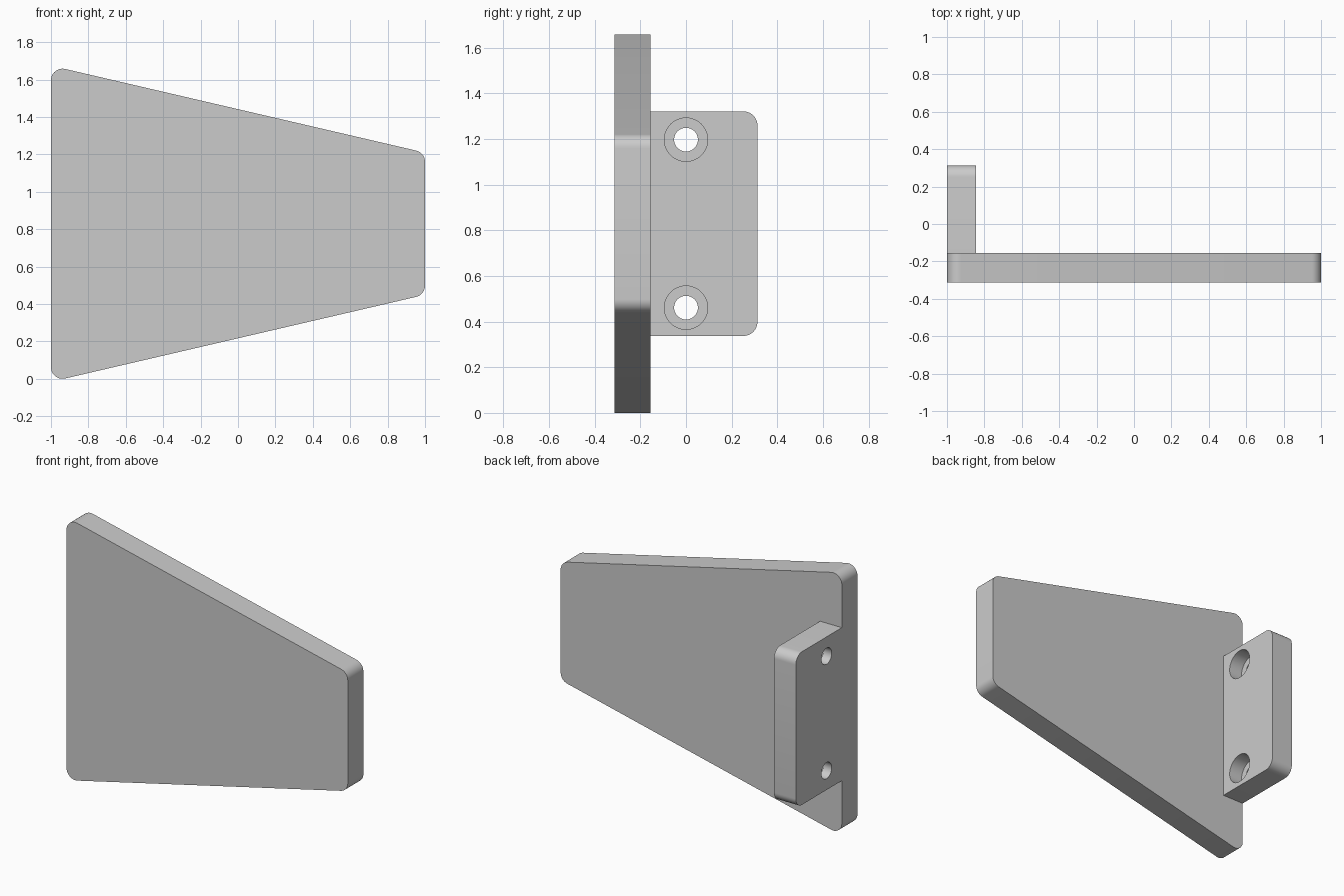
import bpy
import math
from mathutils import Vector

cube = bpy.data.objects.get("Cube")
if cube:
    bpy.data.objects.remove(cube, do_unlink=True)

grey = bpy.data.materials.new("plain_grey")
grey.use_nodes = True
colour = (0.6, 0.6, 0.6, 1)
grey.diffuse_color = colour
grey.node_tree.nodes["Principled BSDF"].inputs["Base Color"].default_value = colour


def rounded(corners, steps=10):
    """Counter-clockwise outline from (u, v, radius) corners."""
    pts = []
    n = len(corners)
    for i, (u, v, r) in enumerate(corners):
        p = Vector((u, v))
        if r == 0:
            pts.append(p)
            continue
        a = (Vector(corners[i - 1][:2]) - p).normalized()
        b = (Vector(corners[(i + 1) % n][:2]) - p).normalized()
        half = a.angle(b) / 2
        centre = p + (a + b).normalized() * (r / math.sin(half))
        start = p + a * (r / math.tan(half)) - centre
        sweep = math.pi - 2 * half
        for k in range(steps + 1):
            t = sweep * k / steps
            c, s = math.cos(t), math.sin(t)
            pts.append(centre + Vector((start.x * c - start.y * s,
                                        start.x * s + start.y * c)))
    return pts


def prism(name, outline, place, lo, hi):
    """Extrude a 2D outline between two depths; place maps (u, v, depth) to xyz."""
    n = len(outline)
    verts = [place(p.x, p.y, d) for d in (lo, hi) for p in outline]
    faces = [list(range(n))[::-1], list(range(n, 2 * n))]
    faces += [[i, (i + 1) % n, n + (i + 1) % n, n + i] for i in range(n)]
    mesh = bpy.data.meshes.new(name)
    mesh.from_pydata(verts, [], faces)
    mesh.materials.append(grey)
    obj = bpy.data.objects.new(name, mesh)
    bpy.context.collection.objects.link(obj)
    return obj


def activate(obj):
    bpy.ops.object.select_all(action='DESELECT')
    obj.select_set(True)
    bpy.context.view_layer.objects.active = obj


def smooth(obj):
    activate(obj)
    bpy.ops.object.shade_smooth_by_angle(angle=math.radians(30))


MID = 0.829             # height of the symmetry line
R = 0.062               # corner radius
FRONT, JOINT, BACK = -0.313, -0.155, 0.313

# Tapered front plate
tall, short = 0.845, 0.38
plate = prism("tapered_plate", rounded([
    (-1, MID - tall, R), (1, MID - short, R),
    (1, MID + short, R), (-1, MID + tall, R)]),
    lambda u, v, d: (u, -d, v), -JOINT, -FRONT)
smooth(plate)

# Mounting flange standing behind the plate's edge
half = 0.492
INNER = -0.845
flange = prism("mounting_flange", rounded([
    (JOINT, MID - half, 0), (BACK, MID - half, R),
    (BACK, MID + half, R), (JOINT, MID + half, 0)]),
    lambda u, v, d: (d, u, v), -1, INNER)

# Counterbored screw holes
for side in (-1, 1):
    z = MID + side * 0.368
    for radius, x0, x1 in ((0.052, -1.1, -0.7), (0.095, INNER - 0.095, -0.7)):
        bpy.ops.mesh.primitive_cylinder_add(
            vertices=48, radius=radius, depth=x1 - x0,
            location=((x0 + x1) / 2, 0, z), rotation=(0, math.pi / 2, 0))
        cutter = bpy.context.object
        cutter.name = "hole_cutter"
        cutter.hide_render = True
        cutter.data.materials.append(grey)
        mod = flange.modifiers.new("hole", 'BOOLEAN')
        mod.operation = 'DIFFERENCE'
        mod.solver = 'EXACT'
        mod.object = cutter
        activate(flange)
        bpy.ops.object.modifier_apply(modifier=mod.name)
        bpy.data.objects.remove(cutter, do_unlink=True)
smooth(flange)
